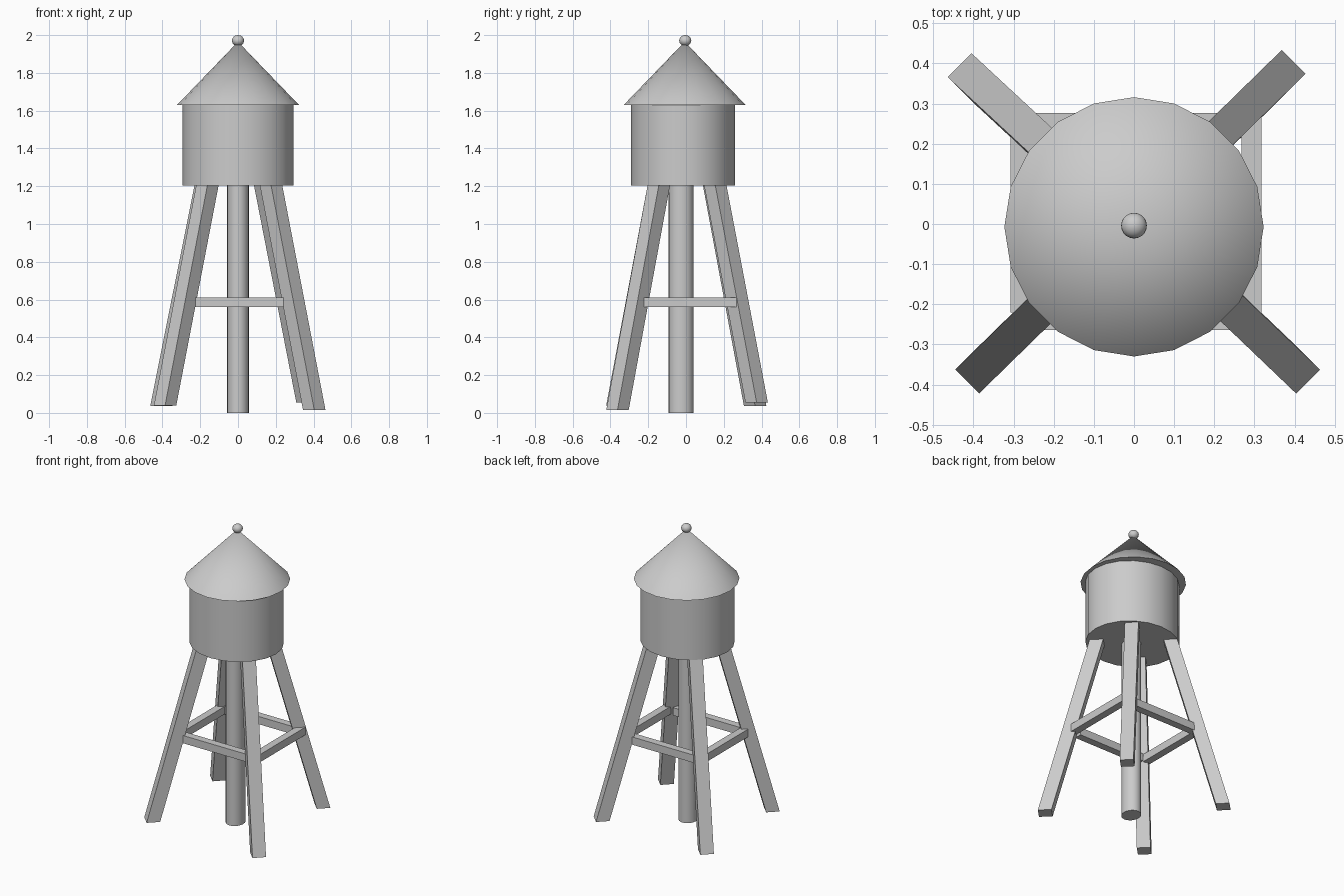
import bpy, bmesh, math
from mathutils import Vector

if "Cube" in bpy.data.objects:
    bpy.data.objects.remove(bpy.data.objects["Cube"])


def smooth(obj, angle=40):
    bpy.ops.object.select_all(action='DESELECT')
    obj.select_set(True)
    bpy.context.view_layer.objects.active = obj
    bpy.ops.object.shade_smooth_by_angle(angle=math.radians(angle))


def cone(name, rx, ry, z0, z1, y, sides, top=1.0):
    """Upright cylinder (top=1) or cone (top=0) with an elliptical base."""
    bpy.ops.mesh.primitive_cone_add(vertices=sides, radius1=1, radius2=top, depth=1)
    obj = bpy.context.object
    obj.name = name
    for v in obj.data.vertices:
        v.co = Vector((v.co.x * rx, v.co.y * ry + y, z0 + (v.co.z + 0.5) * (z1 - z0)))
    smooth(obj)
    return obj


def leg(name, foot, head, half=0.042):
    """Splayed square post, turned to the diagonal, with level cut ends."""
    bm = bmesh.new()
    r = half * math.sqrt(2)
    rings = [[bm.verts.new(Vector(c) + Vector((dx, dy, 0)))
              for dx, dy in ((r, 0), (0, r), (-r, 0), (0, -r))] for c in (foot, head)]
    bm.faces.new(rings[0][::-1])
    bm.faces.new(rings[1])
    for i in range(4):
        j = (i + 1) % 4
        bm.faces.new((rings[0][i], rings[0][j], rings[1][j], rings[1][i]))
    mesh = bpy.data.meshes.new(name)
    bm.to_mesh(mesh)
    bm.free()
    bpy.context.collection.objects.link(bpy.data.objects.new(name, mesh))


def box(name, lo, hi):
    bpy.ops.mesh.primitive_cube_add(size=1)
    obj = bpy.context.object
    obj.name = name
    lo, hi = Vector(lo), Vector(hi)
    for v in obj.data.vertices:
        v.co = (lo + hi) / 2 + v.co * (hi - lo)


# Tank, conical roof and central riser pipe
cone("tank", 0.295, 0.276, 1.205, 1.635, -0.016, 20)
cone("roof", 0.323, 0.323, 1.63, 1.965, -0.007, 20, top=0)
cone("riser_pipe", 0.058, 0.066, 0.0, 1.21, -0.026, 20)

# Ball finial
bpy.ops.mesh.primitive_uv_sphere_add(segments=20, ring_count=12, radius=1,
                                     location=(0, -0.004, 1.971))
ball = bpy.context.object
ball.name = "finial"
ball.scale = (0.032, 0.032, 0.029)
smooth(ball, 60)

# Four slightly uneven splayed legs
leg("front_right_leg", (0.404, -0.363, 0.014), (0.174, -0.143, 1.21))
leg("front_left_leg", (-0.386, -0.363, 0.040), (-0.161, -0.143, 1.21))
leg("back_left_leg", (-0.405, 0.366, 0.037), (-0.170, 0.148, 1.21))
leg("back_right_leg", (0.368, 0.374, 0.055), (0.143, 0.154, 1.21))

# Horizontal braces between the legs
z0, z1 = 0.56, 0.612
box("front_brace", (-0.25, -0.264, z0), (0.247, -0.214, z1))
box("back_brace", (-0.262, 0.227, z0), (0.26, 0.277, z1))
box("right_brace", (0.268, -0.225, z0), (0.318, 0.27, z1))
box("left_brace", (-0.308, -0.22, z0), (-0.258, 0.24, z1))
